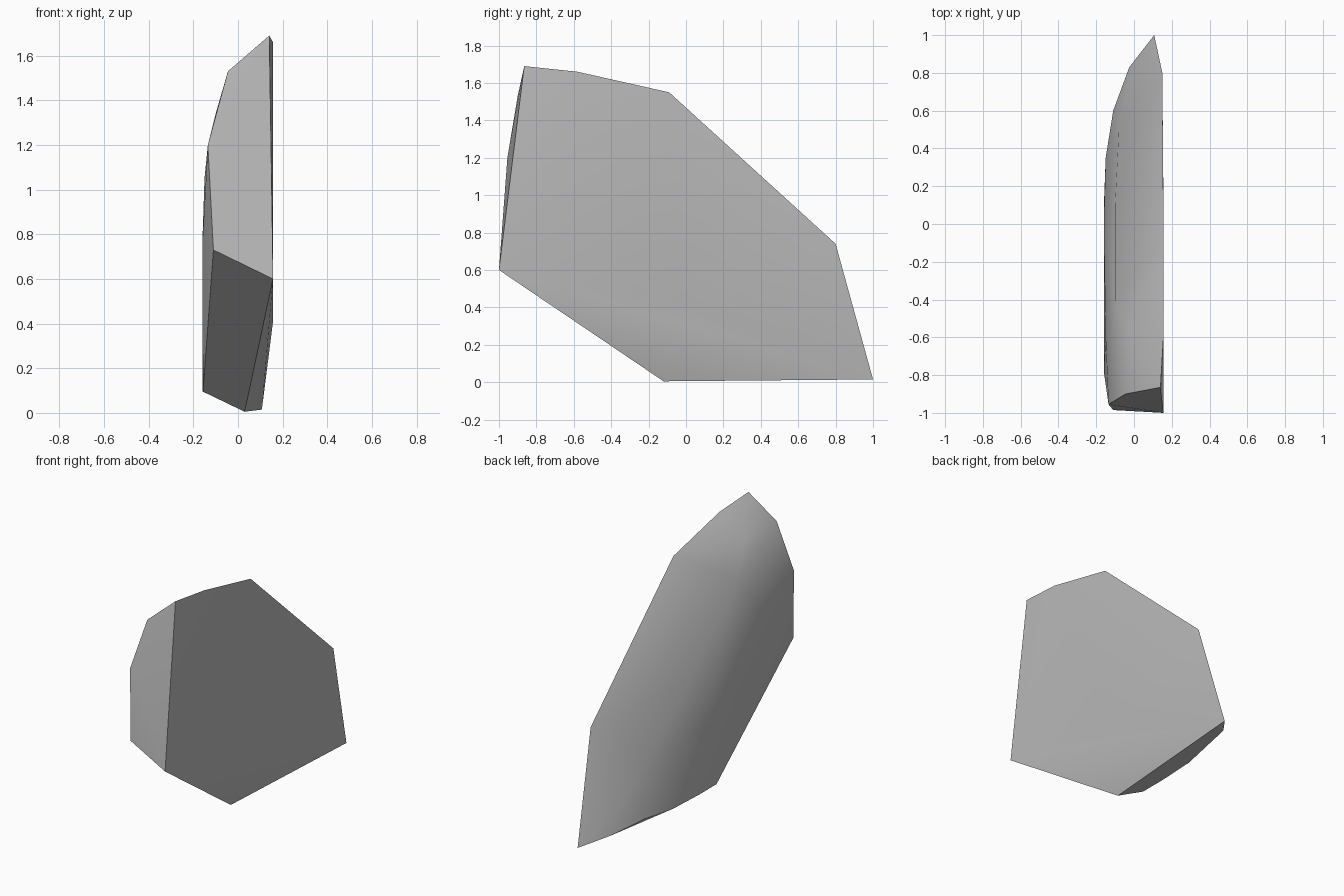
import bpy
import bmesh
import math
from mathutils import Vector

default_cube = bpy.data.objects.get("Cube")
if default_cube:
    bpy.data.objects.remove(default_cube, do_unlink=True)


def make_material(name, colour):
    material = bpy.data.materials.new(name)
    material.use_nodes = True
    material.diffuse_color = colour
    shader = material.node_tree.nodes.get("Principled BSDF")
    shader.inputs["Base Color"].default_value = colour
    shader.inputs["Roughness"].default_value = 0.9
    return material


def hull_object(name, outlines, material, sharp_angle):
    """Wrap a convex skin around a few guiding outlines."""
    mesh = bpy.data.meshes.new(name)
    shell = bmesh.new()
    for outline in outlines:
        for point in outline:
            shell.verts.new(Vector(point))
    result = bmesh.ops.convex_hull(shell, input=shell.verts[:])
    leftovers = set(result["geom_interior"] + result["geom_unused"])
    loose = [item for item in leftovers if isinstance(item, bmesh.types.BMVert)]
    bmesh.ops.delete(shell, geom=loose, context="VERTS")
    bmesh.ops.recalc_face_normals(shell, faces=shell.faces[:])
    shell.to_mesh(mesh)
    shell.free()
    mesh.materials.append(material)
    shard = bpy.data.objects.new(name, mesh)
    bpy.context.collection.objects.link(shard)
    bpy.ops.object.select_all(action="DESELECT")
    shard.select_set(True)
    bpy.context.view_layer.objects.active = shard
    bpy.ops.object.shade_smooth_by_angle(angle=sharp_angle)
    return shard


# Broad split face on the left side, slightly rounded toward the base
split_face = [
    (.157, -1, .6), (.14, -.865, 1.69), (.157, -.58, 1.66),
    (.157, -.09, 1.55), (.15, .8, .74), (.107, 1, .015),
    (.03, -.12, .005), (.157, 0, .41),
]

# Broken front end
front_edge = [
    (-.11, -.985, .73), (-.135, -.955, 1.2), (-.045, -.9, 1.53),
]

# Curved edge of the underside
under_edge = [
    (-.157, -.1, .095), (-.16, .08, .097), (-.15, .35, .1),
    (-.11, .6, .115), (-.025, .83, .07),
]

# Soft ridge between the sloping back and the bulging side
back_ridge = [
    (-.02, -.59, 1.52), (-.1, -.4, 1.34), (-.1, .1, .85),
    (-.08, .5, .5), (-.015, .82, .165),
]

# Fullest part of the bulging side
bulge = [
    (-.16, -.78, .75), (-.16, 0, .5), (-.15, -.6, 1.05),
]

stone_grey = make_material("stone grey", (.5, .5, .5, 1))
hull_object(
    "rock_shard",
    [split_face, front_edge, under_edge, back_ridge, bulge],
    stone_grey,
    math.radians(30),
)
